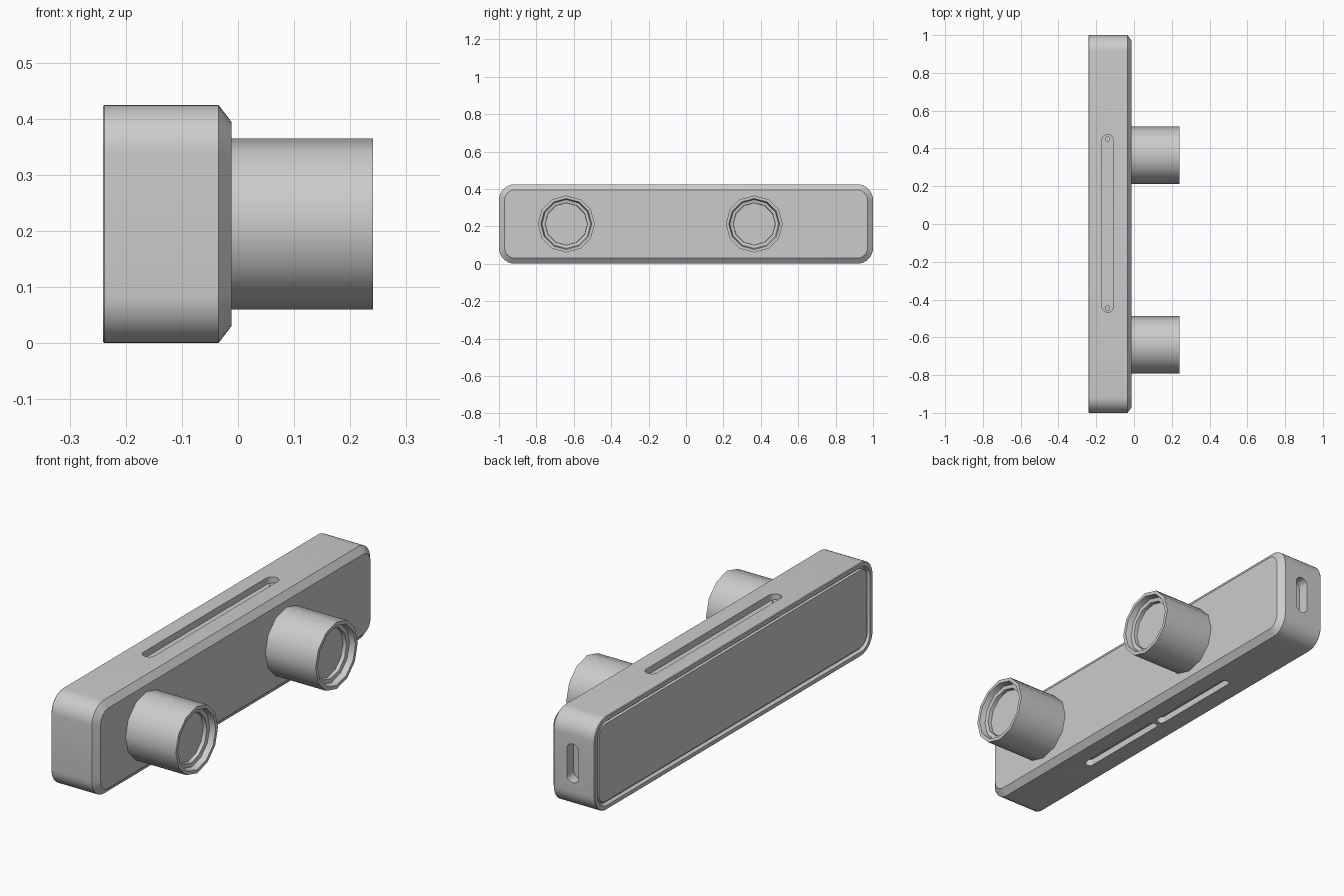
import bpy, bmesh, math

if "Cube" in bpy.data.objects:
    bpy.data.objects.remove(bpy.data.objects["Cube"])

ZC, HY, HZ = 0.2125, 1.0, 0.2125


def loft(name, rings, cap=True):
    """Skin a list of equal-length point rings, capping both ends."""
    bm = bmesh.new()
    loops = [[bm.verts.new(p) for p in ring] for ring in rings]
    n = len(loops[0])
    for a, b in zip(loops, loops[1:]):
        for i in range(n):
            bm.faces.new((a[i], a[(i + 1) % n], b[(i + 1) % n], b[i]))
    bm.faces.new(loops[0][::-1])
    bm.faces.new(loops[-1])
    bmesh.ops.recalc_face_normals(bm, faces=bm.faces[:])
    mesh = bpy.data.meshes.new(name)
    bm.to_mesh(mesh)
    bm.free()
    ob = bpy.data.objects.new(name, mesh)
    bpy.context.collection.objects.link(ob)
    return ob


def rounded(hw, hh, r, seg=8):
    """Outline of a rounded rectangle centred on the origin."""
    pts = []
    for q, (sx, sy) in enumerate([(1, 1), (-1, 1), (-1, -1), (1, -1)]):
        for i in range(seg + 1):
            a = math.pi / 2 * (q + i / seg)
            pts.append((sx * (hw - r) + r * math.cos(a),
                        sy * (hh - r) + r * math.sin(a)))
    return pts


def activate(ob):
    bpy.ops.object.select_all(action='DESELECT')
    ob.select_set(True)
    bpy.context.view_layer.objects.active = ob


def smooth(ob, angle):
    activate(ob)
    bpy.ops.object.shade_smooth_by_angle(angle=math.radians(angle))


def cut(ob, cutter):
    activate(ob)
    mod = ob.modifiers.new("slot", 'BOOLEAN')
    mod.operation = 'DIFFERENCE'
    mod.solver = 'EXACT'
    mod.object = cutter
    bpy.ops.object.modifier_apply(modifier=mod.name)
    bpy.data.objects.remove(cutter)


def slot_z(x, y, hw, hl, z0, z1):
    """Rounded-end slot cutter running along y, cutting vertically."""
    out = rounded(hw, hl, hw * 0.98)
    return loft("slot_cutter", [[(x + u, y + v, z) for u, v in out] for z in (z0, z1)])


# Housing: recessed back panel with groove, straight sides, chamfered front
sections = [(-0.236, 0.036), (-0.226, 0.033), (-0.226, 0.025), (-0.241, 0.02),
            (-0.241, 0.003), (-0.238, 0.0), (-0.035, 0.0), (-0.012, 0.03)]
body = loft("housing", [[(x, u, ZC + v) for u, v in
                         rounded(HY - d, HZ - d, 0.085 - d)] for x, d in sections])

# Long top slot, paired bottom slots and the socket in the +y end
TOP = 2 * HZ
cut(body, slot_z(-0.14, 0.003, 0.029, 0.47, TOP - 0.03, TOP + 0.05))
for s in (-1, 1):
    cut(body, slot_z(-0.132, s * 0.247, 0.02, 0.237, -0.05, 0.03))
end = rounded(0.03, 0.088, 0.029)
cut(body, loft("socket_cutter", [[(-0.13 + u, y, ZC + v) for u, v in end]
                                 for y in (0.95, 1.05)]))
smooth(body, 30)

# Small pins at both ends of the top slot
for i, y in enumerate((0.45, -0.445)):
    ring = rounded(0.014, 0.014, 0.0139, 3)
    pin = loft(f"slot_pin_{i + 1}", [[(-0.14 + u, y + v, z) for u, v in ring]
                                     for z in (TOP - 0.04, TOP - 0.022)])
    smooth(pin, 40)

# Twelve-sided lens barrels with stepped, recessed glass
profile = [(0.152, -0.03), (0.152, 0.241), (0.136, 0.241), (0.13, 0.215),
           (0.113, 0.212), (0.112, 0.195)]
for name, y in (("left_barrel", -0.64), ("right_barrel", 0.365)):
    rings = [[(x, y + r * math.cos(i * math.pi / 6), ZC + r * math.sin(i * math.pi / 6))
              for i in range(12)] for r, x in profile]
    smooth(loft(name, rings), 40)
